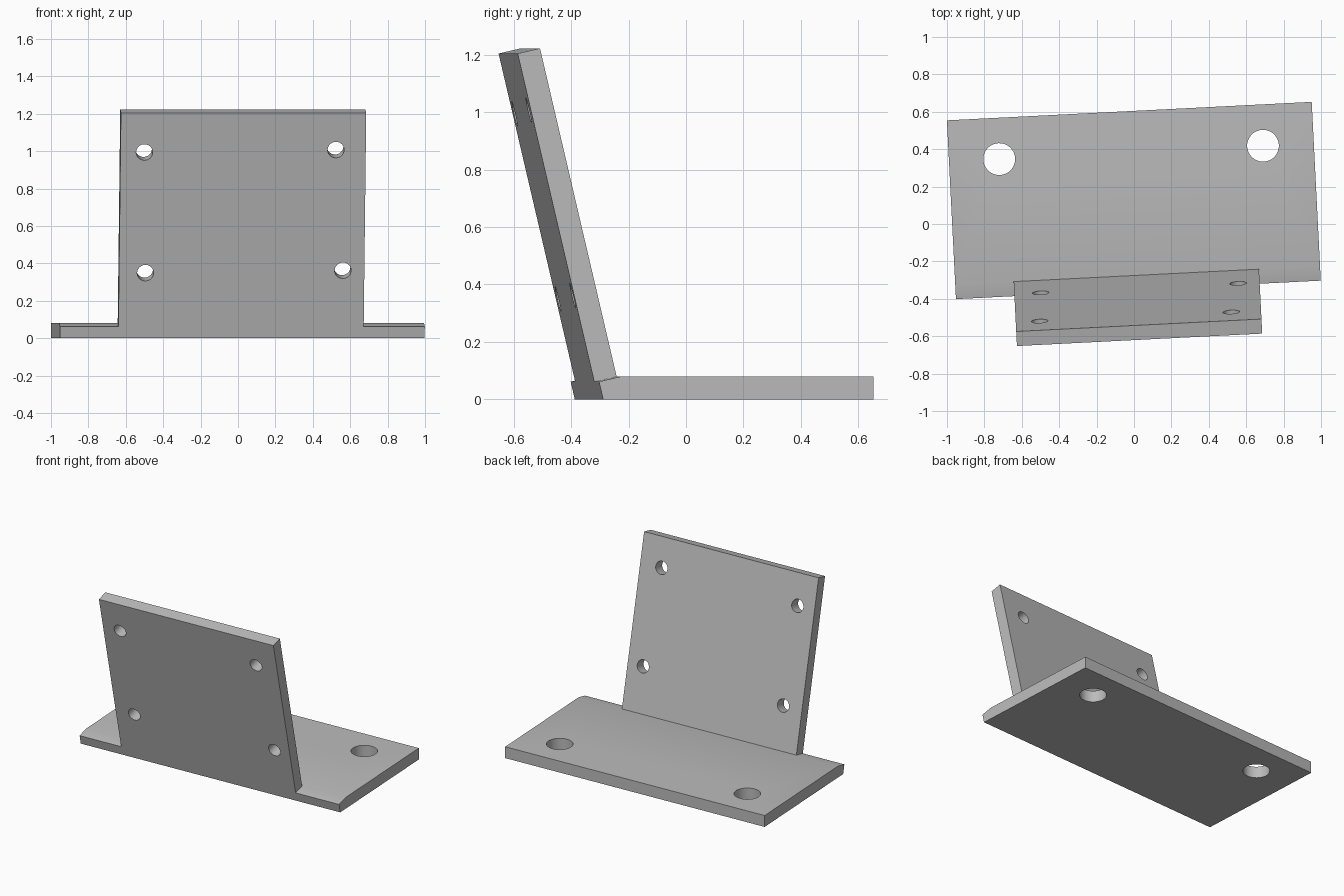
import bpy
import bmesh
from math import radians, sin, cos, atan2
from mathutils import Matrix, Vector

default = bpy.data.objects.get("Cube")
if default:
    bpy.data.objects.remove(default, do_unlink=True)

YAW = radians(2.9)        # whole bracket is turned slightly about z
LEAN = atan2(0.267, 1.142)  # forward lean of the plate
THICK = 0.08

grey = bpy.data.materials.new("plain grey")
grey.use_nodes = True
grey.diffuse_color = (0.5, 0.5, 0.5, 1)
grey.node_tree.nodes["Principled BSDF"].inputs["Base Color"].default_value = (0.5, 0.5, 0.5, 1)

# Directions in the side profile (y, z): up the plate and through it
up = Vector((-sin(LEAN), cos(LEAN)))
through = Vector((cos(LEAN), sin(LEAN)))
back_low = Vector((-0.275, THICK))
front_low = back_low - through * THICK
front_foot = front_low - up * (front_low.y / up.y)
height = 1.142 / cos(LEAN)


def prism(name, profile, x0, x1):
    """Extrude a side profile of (y, z) points from x0 to x1."""
    bm = bmesh.new()
    face = bm.faces.new([bm.verts.new((x0, p[0], p[1])) for p in profile])
    moved = bmesh.ops.extrude_face_region(bm, geom=[face])["geom"]
    bmesh.ops.translate(bm, vec=(x1 - x0, 0, 0),
                        verts=[g for g in moved if isinstance(g, bmesh.types.BMVert)])
    bmesh.ops.recalc_face_normals(bm, faces=bm.faces[:])
    mesh = bpy.data.meshes.new(name)
    bm.to_mesh(mesh)
    bm.free()
    mesh.materials.append(grey)
    obj = bpy.data.objects.new(name, mesh)
    bpy.context.collection.objects.link(obj)
    return obj


def drill(obj, centres, radius, tilt):
    """Cut round holes through obj along z tilted about x."""
    bm = bmesh.new()
    for c in centres:
        bmesh.ops.create_cone(bm, cap_ends=True, segments=40, radius1=radius, radius2=radius,
                              depth=0.3, matrix=Matrix.Translation(c) @ Matrix.Rotation(tilt, 4, 'X'))
    mesh = bpy.data.meshes.new("hole_cutter")
    bm.to_mesh(mesh)
    bm.free()
    mesh.materials.append(grey)
    cutter = bpy.data.objects.new("hole_cutter", mesh)
    cutter.hide_render = True
    bpy.context.collection.objects.link(cutter)
    mod = obj.modifiers.new("holes", 'BOOLEAN')
    mod.operation, mod.solver, mod.object = 'DIFFERENCE', 'EXACT', cutter
    bpy.ops.object.select_all(action='DESELECT')
    bpy.context.view_layer.objects.active = obj
    obj.select_set(True)
    bpy.ops.object.modifier_apply(modifier=mod.name)
    bpy.data.objects.remove(cutter, do_unlink=True)
    bpy.ops.object.shade_smooth_by_angle(angle=radians(30))
    obj.rotation_euler.z = YAW


# Flat base with a leaning, bevelled front edge and two bolt holes
base = prism("base_plate", [front_foot, front_low, back_low, (0.604, THICK), (0.604, 0)],
             -0.971, 0.982)
drill(base, [(-0.702, 0.383, 0.04), (0.71, 0.383, 0.04)], 0.085, 0)

# Leaning plate with four screw holes
plate = prism("leaning_plate", [front_low, front_low + up * height, back_low + up * height, back_low],
              -0.658, 0.655)
middle = (front_low + back_low) / 2
holes = []
for x, z in ((-0.53, 1.003), (0.495, 1.016), (-0.517, 0.358), (0.54, 0.371)):
    p = middle + up * ((z - middle.y) / up.y)
    holes.append((x, p.x, p.y))
drill(plate, holes, 0.044, LEAN - radians(90))
